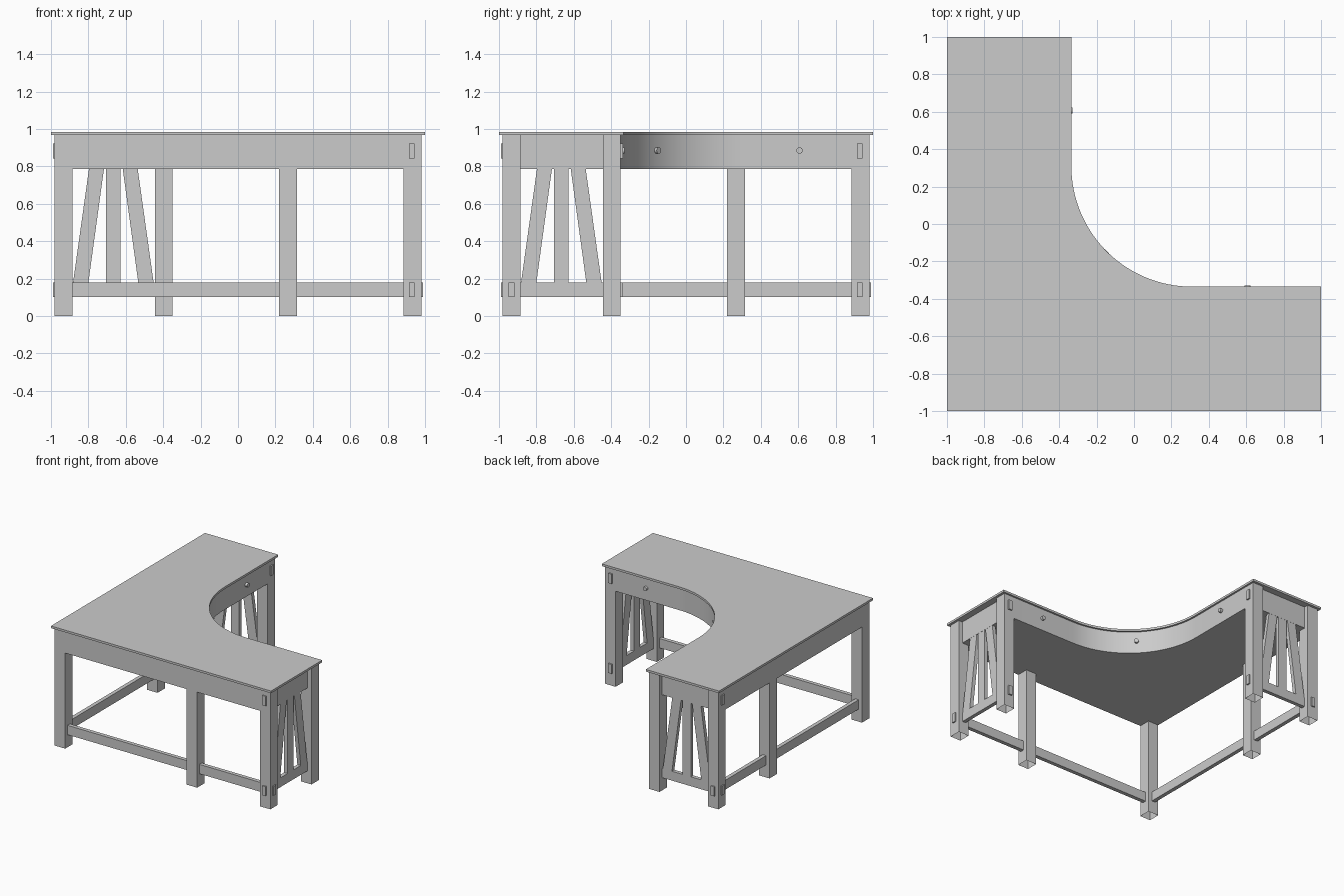
import bpy, bmesh, math
from mathutils import Vector

if "Cube" in bpy.data.objects:
    bpy.data.objects.remove(bpy.data.objects["Cube"])


def prism(name, pts, vec, swap=False, open_bottom=False):
    """Extrude a planar polygon along vec; swap mirrors it over the x=y diagonal."""
    bm = bmesh.new()
    face = bm.faces.new([bm.verts.new(p) for p in pts])
    ext = bmesh.ops.extrude_face_region(bm, geom=[face], use_keep_orig=True)
    moved = [g for g in ext["geom"] if isinstance(g, bmesh.types.BMVert)]
    bmesh.ops.translate(bm, verts=moved, vec=Vector(vec))
    if swap:
        for v in bm.verts:
            v.co.x, v.co.y = v.co.y, v.co.x
    bmesh.ops.recalc_face_normals(bm, faces=bm.faces)
    if open_bottom:
        low = [f for f in bm.faces if all(v.co.z < 1e-4 for v in f.verts)]
        bmesh.ops.delete(bm, geom=low, context='FACES_ONLY')
    mesh = bpy.data.meshes.new(name)
    bm.to_mesh(mesh)
    bm.free()
    ob = bpy.data.objects.new(name, mesh)
    bpy.context.collection.objects.link(ob)
    return ob


def box(name, x, y, z, swap=False, open_bottom=False):
    pts = [(x[0], y[0], z[0]), (x[1], y[0], z[0]), (x[1], y[1], z[0]), (x[0], y[1], z[0])]
    return prism(name, pts, (0, 0, z[1] - z[0]), swap, open_bottom)


def smooth(ob):
    bpy.ops.object.select_all(action='DESELECT')
    ob.select_set(True)
    bpy.context.view_layer.objects.active = ob
    bpy.ops.object.shade_smooth_by_angle(angle=math.radians(30))


def corner_slab(name, half, radius, z0, z1):
    """L-shaped slab; half is one arm from the outer corner to the arc start."""
    arc = []
    for i in range(33):
        a = math.radians(270 - 90 * i / 32)
        arc.append((C + radius * math.cos(a), C + radius * math.sin(a)))
    outline = half + arc + [(y, x) for x, y in reversed(half[1:])]
    smooth(prism(name, [(x, y, z0) for x, y in outline], (0, 0, z1 - z0)))


C = 0.31            # centre of the concave curve
APRON = 0.785       # apron underside
UNDER = 0.967       # worktop underside

# Worktop and closed apron box, with the end panels recessed between the legs
corner_slab("worktop", [(-1, -1), (1, -1), (1, -0.335)], C + 0.335, UNDER, 0.985)
corner_slab("apron", [(-0.98, -0.98), (0.885, -0.98), (0.885, -0.885), (0.945, -0.885),
                      (0.945, -0.445), (0.885, -0.445), (0.885, -0.35)],
            C + 0.35, APRON, UNDER)

# Corner leg
box("corner_leg", (-0.98, -0.885), (-0.98, -0.885), (0, APRON), open_bottom=True)

# The two wings are mirror images over the diagonal
for wing, s in (("front", False), ("left", True)):
    # Legs
    box(wing + "_middle_leg", (0.22, 0.315), (-0.98, -0.885), (0, APRON), s, True)
    box(wing + "_outer_end_leg", (0.885, 0.98), (-0.98, -0.885), (0, UNDER), s, True)
    box(wing + "_inner_end_leg", (0.885, 0.98), (-0.445, -0.35), (0, UNDER), s, True)

    # Stretchers running through the legs as tenons
    box(wing + "_long_stretcher", (-0.89, 0.99), (-0.95, -0.918), (0.103, 0.18), s)
    box(wing + "_end_stretcher", (0.913, 0.944), (-0.99, -0.338), (0.103, 0.18), s)

    # Upper tenon ends on both end legs
    box(wing + "_outer_tenon", (0.913, 0.944), (-0.99, -0.97), (0.842, 0.922), s)
    box(wing + "_inner_tenon", (0.913, 0.944), (-0.36, -0.338), (0.842, 0.922), s)

    # End slats: bottom start, top start, width
    for i, (b0, b1, t0, t1) in enumerate(((-0.882, -0.8, -0.797, -0.717),
                                          (-0.705, -0.628, -0.705, -0.628),
                                          (-0.533, -0.451, -0.616, -0.536))):
        pts = [(0.913, b0, 0.178), (0.913, b1, 0.178), (0.913, t1, APRON), (0.913, t0, APRON)]
        prism(f"{wing}_end_slat_{i + 1}", pts, (0.031, 0, 0), s)

# Round knobs on the inner apron
d = C - (C + 0.345) * math.sqrt(0.5)
for name, loc, normal in (("front_knob", (0.607, -0.342, 0.885), (0, 1, 0)),
                          ("left_knob", (-0.342, 0.607, 0.885), (1, 0, 0)),
                          ("curve_knob", (d, d, 0.885), (1, 1, 0))):
    bpy.ops.mesh.primitive_cylinder_add(vertices=16, radius=0.017, depth=0.024, location=loc,
                                        rotation=Vector(normal).to_track_quat('Z', 'Y').to_euler())
    knob = bpy.context.object
    knob.name = name
    smooth(knob)
